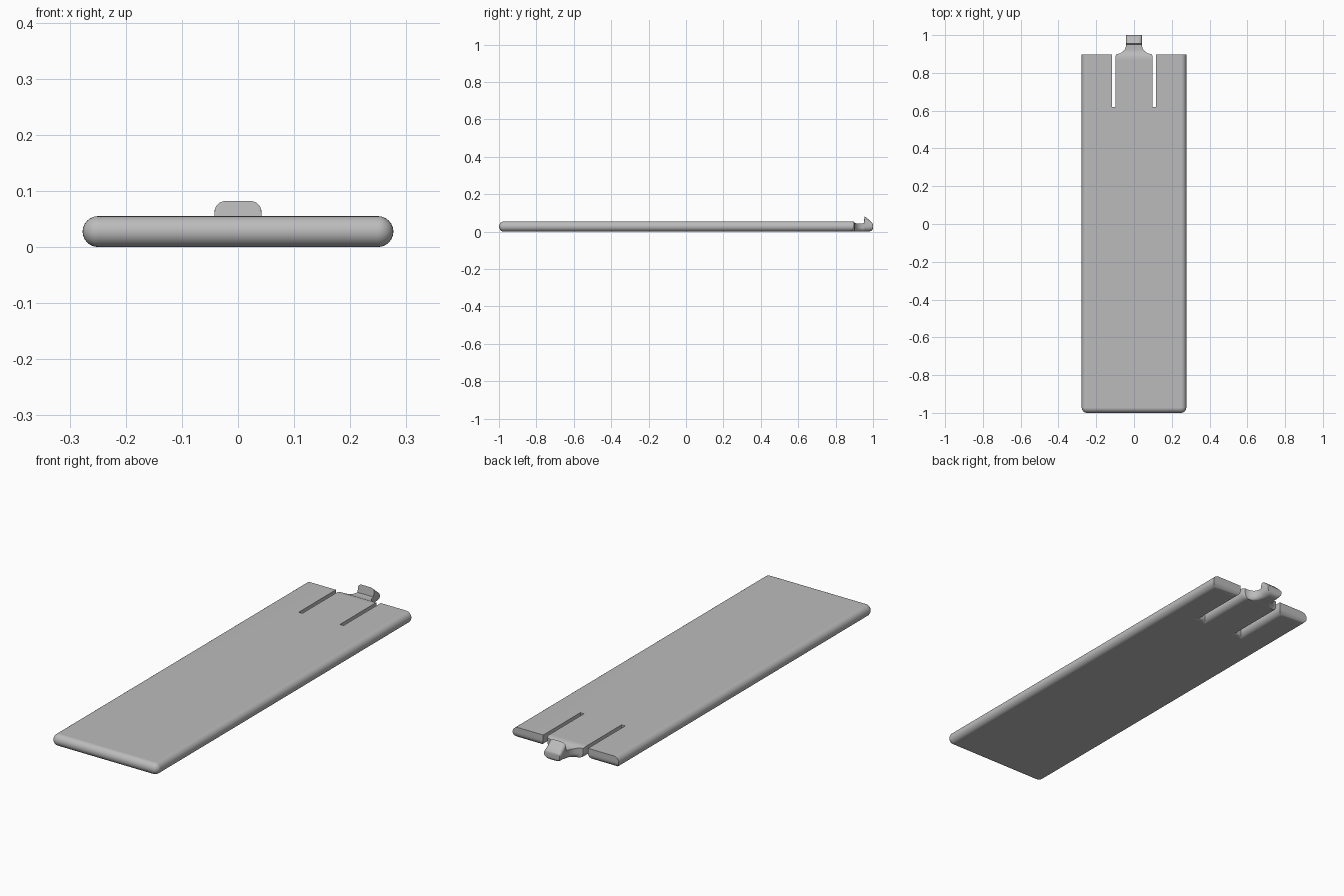
import bpy, bmesh, math
from mathutils import Vector

if "Cube" in bpy.data.objects:
    bpy.data.objects.remove(bpy.data.objects["Cube"])

H = 0.055            # plate thickness
R = H / 2            # edge rounding
W = 0.277            # half width
BACK = 0.897
TAB_W, TAB_Y = 0.098, 0.872
SEG = 6

grey = bpy.data.materials.new("light_grey_plastic")
grey.use_nodes = True
colour = (0.5, 0.5, 0.5, 1)
grey.diffuse_color = colour
grey.node_tree.nodes["Principled BSDF"].inputs["Base Color"].default_value = colour


def loft(name, rings):
    """Skin a stack of equal rings, cap both ends and shade."""
    bm = bmesh.new()
    loops = [[bm.verts.new(p) for p in ring] for ring in rings]
    n = len(loops[0])
    for a, b in zip(loops, loops[1:]):
        for i in range(n):
            j = (i + 1) % n
            bm.faces.new((a[i], a[j], b[j], b[i]))
    bm.faces.new(loops[0][::-1])
    bm.faces.new(loops[-1])
    bmesh.ops.remove_doubles(bm, verts=bm.verts, dist=0.0001)
    bmesh.ops.recalc_face_normals(bm, faces=bm.faces)
    mesh = bpy.data.meshes.new(name)
    bm.to_mesh(mesh)
    bm.free()
    mesh.materials.append(grey)
    ob = bpy.data.objects.new(name, mesh)
    bpy.context.collection.objects.link(ob)
    bpy.ops.object.select_all(action="DESELECT")
    ob.select_set(True)
    bpy.context.view_layer.objects.active = ob
    bpy.ops.object.shade_smooth_by_angle(angle=math.radians(35))
    mod = ob.modifiers.new("even_normals", "WEIGHTED_NORMAL")
    mod.keep_sharp = True
    return ob


def arc(cx, cy, r, start, end, n=SEG):
    angles = [math.radians(start + (end - start) * i / n) for i in range(n + 1)]
    return [(cx + r * math.cos(a), cy + r * math.sin(a)) for a in angles]


# Plate outline: rounded front corner, back edge, slot, latch tongue, mirrored
c = 0.028
half = arc(W - c, -1 + c, c, -90, 0)
half += [(W, BACK), (0.117, BACK), (0.117, 0.62), (TAB_W, 0.62), (TAB_W, TAB_Y)]
outline = [Vector(p) for p in half + [(-x, y) for x, y in reversed(half)]]


def edge_radii(p, q):
    """Bottom and top rounding of one outline edge."""
    m = (p + q) / 2
    if abs(m.x) < 0.01 and m.y > 0:
        return 0, 0
    outer = m.y < -0.9 or abs(m.x) > W - 0.01
    return R, (R if outer else 0)


def inset(fraction, top, z):
    """Move every outline edge inwards and intersect neighbouring edges."""
    lines = []
    for i, p in enumerate(outline):
        q = outline[(i + 1) % len(outline)]
        d = (q - p).normalized()
        normal = Vector((-d.y, d.x))
        dist = edge_radii(p, q)[top] * fraction
        lines.append((normal, normal.dot(p) + dist))
    ring = []
    for i in range(len(lines)):
        (a, e), (b, f) = lines[i - 1], lines[i]
        det = a.x * b.y - a.y * b.x
        ring.append(((e * b.y - f * a.y) / det, (a.x * f - b.x * e) / det, z))
    return ring


layers = []
for k in range(SEG + 1):
    t = math.pi / 2 * k / SEG
    layers.append(inset(1 - math.sin(t), 0, R * (1 - math.cos(t))))
for k in range(1, SEG + 1):
    t = math.pi / 2 * k / SEG
    layers.append(inset(1 - math.cos(t), 1, R + R * math.sin(t)))
loft("cover_plate", layers)


# Latch: shoulders, narrow neck and upturned hook as sections along y
def section(y, w, bottom, top, top_r=0):
    h = top - bottom
    rb = min(R, h / 2, w)
    rt = min(top_r, h * 0.45)
    side = arc(w - rb, bottom + rb, rb, -90, 0) + arc(w - rt, top - rt, rt, 0, 90)
    pts = side + [(-x, z) for x, z in reversed(side)]
    return [(x, y, z) for x, z in pts]


def neck_top(y):
    """Shallow dip between the plate and the hook."""
    s = min(1, max(0, (y - 0.88) / 0.04))
    return H - 0.012 * s * s * (3 - 2 * s)


sections = [section(y, w, 0, neck_top(y))
            for y, w in ((TAB_Y, TAB_W), (0.885, TAB_W), (0.894, 0.096))]
for x, y in arc(0.092, 0.95, 0.05, -90, -180, 8):
    sections.append(section(y, x, 0, neck_top(y)))
sections += [section(0.955, 0.042, 0, 0.082, 0.02),
             section(0.975, 0.042, 0, 0.066, 0.02),
             section(0.988, 0.042, 0.003, 0.054, 0.018),
             section(0.996, 0.042, 0.009, 0.046, 0.012),
             section(1.0, 0.041, 0.018, 0.038, 0.006)]
loft("latch_hook", sections)
